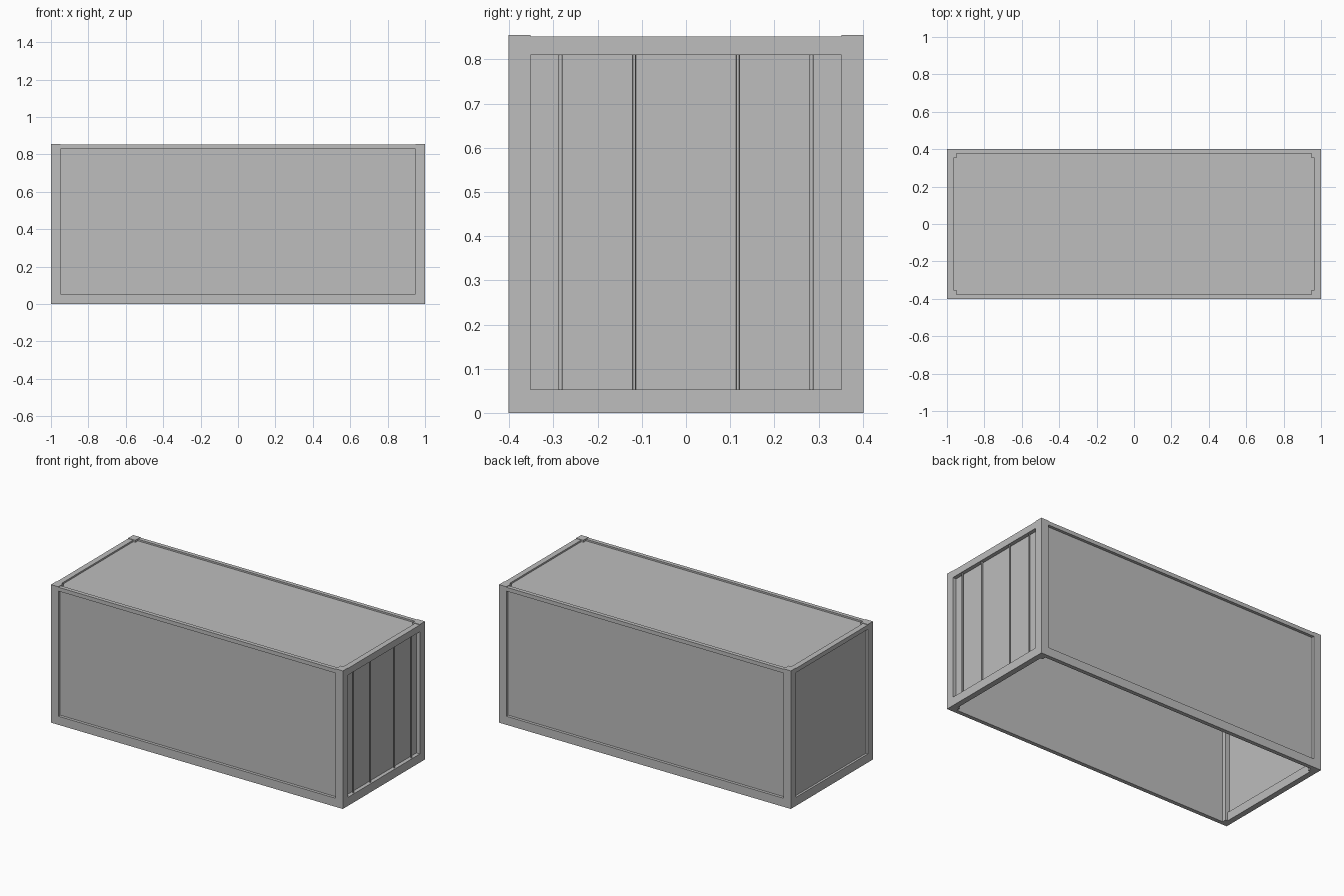
import bpy

if "Cube" in bpy.data.objects:
    bpy.data.objects.remove(bpy.data.objects["Cube"], do_unlink=True)

GREY = (0.51, 0.51, 0.51, 1)
paint = bpy.data.materials.new("grey_paint")
paint.use_nodes = True
paint.diffuse_color = GREY
for node in paint.node_tree.nodes:
    if node.type == "BSDF_PRINCIPLED":
        node.inputs["Base Color"].default_value = GREY

HX, HY, TOP = 1.0, 0.402, 0.855    # outer half sizes and height
POST = 0.05                        # corner post width
SIDE_W, END_W = 0.025, 0.035       # rail widths
RAIL_TOP = TOP - 0.003
BASE = 0.053                       # bottom rail height


def box(name, lo, hi):
    bpy.ops.mesh.primitive_cube_add(size=1, location=[(a + b) / 2 for a, b in zip(lo, hi)])
    obj = bpy.context.object
    obj.name = name
    obj.scale = [b - a for a, b in zip(lo, hi)]
    bpy.ops.object.transform_apply(location=False, rotation=False, scale=True)
    obj.data.materials.append(paint)
    return obj


def side_box(name, sign, inner, outer, half, z0, z1, axis):
    """Box spanning +-half, set between two distances along x or y."""
    a, b = sorted((sign * inner, sign * outer))
    if axis == "x":
        return box(name, (a, -half, z0), (b, half, z1))
    return box(name, (-half, a, z0), (half, b, z1))


# Corner posts
for sx, x_name in ((-1, "right"), (1, "left")):
    for sy, y_name in ((-1, "front"), (1, "back")):
        xs = sorted((sx * (HX - POST), sx * HX))
        ys = sorted((sy * (HY - POST), sy * HY))
        box(f"{y_name}_{x_name}_post", (xs[0], ys[0], 0), (xs[1], ys[1], TOP))

# Long sides: rails and recessed panel
for s, name in ((-1, "front"), (1, "back")):
    half = HX - POST
    side_box(f"{name}_bottom_rail", s, HY - SIDE_W, HY, half, 0, BASE, "y")
    side_box(f"{name}_top_rail", s, HY - SIDE_W, HY, half, 0.828, RAIL_TOP, "y")
    side_box(f"{name}_panel", s, HY - 0.024, HY - 0.018, half, BASE, 0.828, "y")

# Ends: plain wall on the right, doors on the left
for s, name, head, recess in ((-1, "right_wall", 0.825, 0.014), (1, "left_door", 0.81, 0.024)):
    half = HY - POST
    side_box(f"{name}_bottom_rail", s, HX - END_W, HX, half, 0, BASE, "x")
    side_box(f"{name}_top_rail", s, HX - END_W, HX, half, head, RAIL_TOP, "x")
    side_box(f"{name}_panel", s, HX - recess - 0.006, HX - recess, half, BASE, head, "x")

# Recessed roof sheet
box("roof", (END_W - HX, SIDE_W - HY, 0.836), (HX - END_W, HY - SIDE_W, 0.842))

# Door lock rods
for i, y in enumerate((-0.284, -0.118, 0.118, 0.284)):
    bpy.ops.mesh.primitive_cylinder_add(vertices=12, radius=0.0045, depth=0.81 - BASE,
                                        location=(HX - 0.012, y, (0.81 + BASE) / 2))
    rod = bpy.context.object
    rod.name = f"lock_rod_{i + 1}"
    rod.data.materials.append(paint)
    bpy.ops.object.shade_smooth_by_angle()
